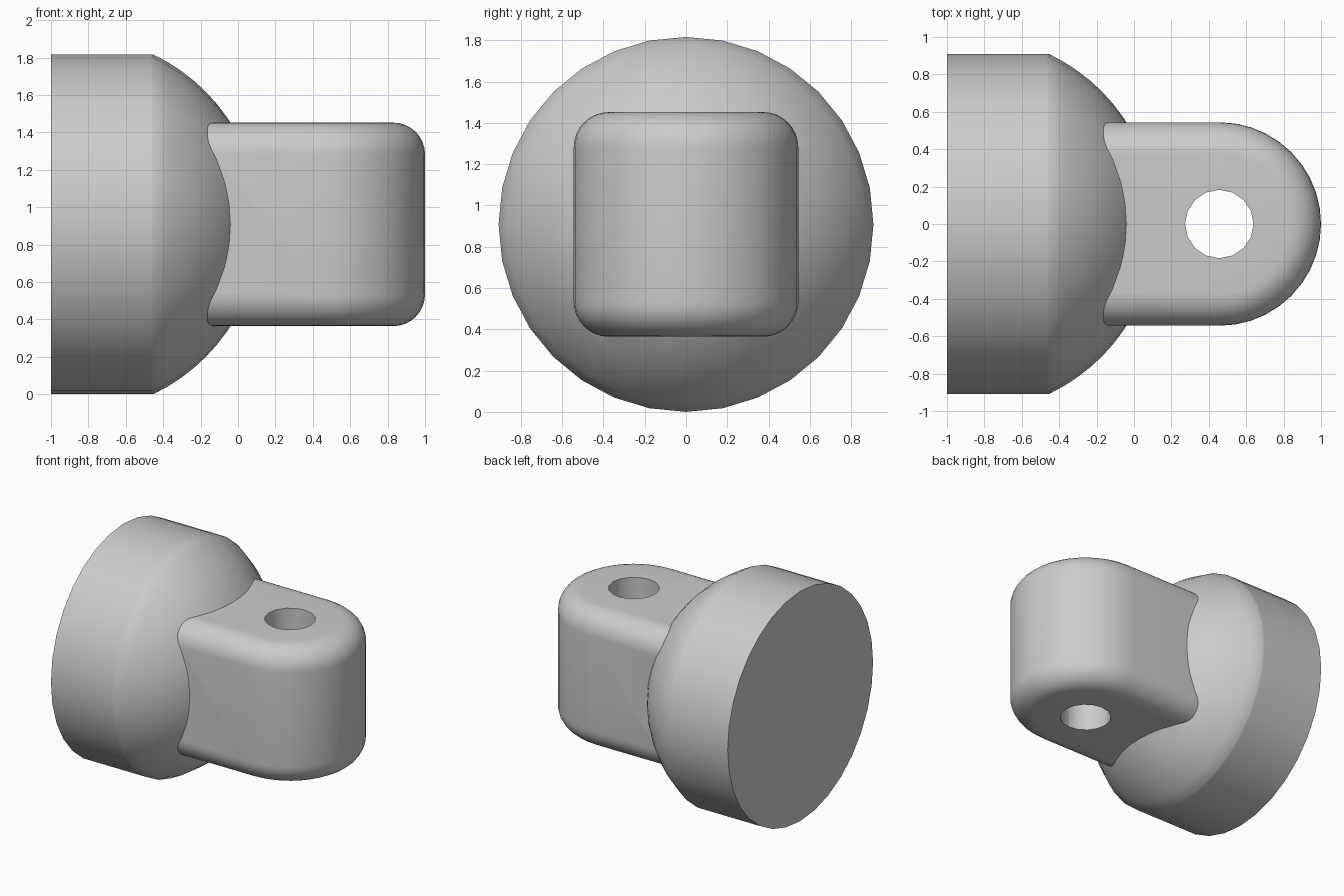
import bpy, bmesh, math
from mathutils import Vector

cube = bpy.data.objects.get("Cube")
if cube:
    bpy.data.objects.remove(cube, do_unlink=True)

CZ = 0.908            # height of the main axis
BASE_R = 0.908
TAB_R = 0.544         # half width and half height of the tab
PIN_X = 0.456         # hole centre, also centre of the rounded end
FILLET = 0.17

grey = bpy.data.materials.new("plain_grey")
grey.use_nodes = True
colour = (0.6, 0.6, 0.6, 1)
grey.diffuse_color = colour
grey.node_tree.nodes["Principled BSDF"].inputs["Base Color"].default_value = colour


def loft(name, rings):
    """Closed solid through rings of equal point count, capped at both ends."""
    bm = bmesh.new()
    loops = [[bm.verts.new(p) for p in ring] for ring in rings]
    for a, b in zip(loops, loops[1:]):
        n = len(a)
        for i in range(n):
            j = (i + 1) % n
            bm.faces.new((a[i], a[j], b[j], b[i]))
    bm.faces.new(loops[0])
    bm.faces.new(loops[-1])
    bmesh.ops.recalc_face_normals(bm, faces=bm.faces)
    mesh = bpy.data.meshes.new(name)
    bm.to_mesh(mesh)
    bm.free()
    mesh.materials.append(grey)
    obj = bpy.data.objects.new(name, mesh)
    bpy.context.collection.objects.link(obj)
    return obj


def boolean(target, tool, operation):
    """Apply a boolean and remove the tool object."""
    mod = target.modifiers.new("bool", "BOOLEAN")
    mod.operation = operation
    mod.solver = "EXACT"
    mod.object = tool
    bpy.context.view_layer.objects.active = target
    bpy.ops.object.modifier_apply(modifier=mod.name)
    bpy.data.objects.remove(tool, do_unlink=True)


def x_ring(x, r, n=32):
    steps = [2 * math.pi * i / n for i in range(n)]
    return [Vector((x, r * math.sin(a), CZ + r * math.cos(a))) for a in steps]


# Domed base: short cylinder running into a spherical cap
DOME_X, DOME_R = -0.886, 1.006
profile = [(-1, BASE_R), (-0.47, BASE_R)]
start = math.asin(BASE_R / DOME_R)
for i in range(13):
    a = start * (1 - i / 13)
    profile.append((DOME_X + DOME_R * math.cos(a), DOME_R * math.sin(a)))
base = loft("domed_base_with_tab", [x_ring(x, r) for x, r in profile])


# Tab: round-ended outline, inset towards top and bottom to form the fillets
def tab_ring(inset, z):
    r = TAB_R - inset
    arc = [math.pi * (i / 20 - 0.5) for i in range(21)]
    pts = [Vector((PIN_X + r * math.cos(a), r * math.sin(a), z)) for a in arc]
    return pts + [Vector((-0.6, r, z)), Vector((-0.6, -r, z))]


quarter = []
for i in range(9):
    a = math.pi / 2 * i / 8
    quarter.append((FILLET * (1 - math.sin(a)), TAB_R - FILLET * (1 - math.cos(a))))
rings = [tab_ring(d, CZ - h) for d, h in quarter]
rings += [tab_ring(d, CZ + h) for d, h in reversed(quarter)]
tab = loft("tab", rings)
boolean(base, tab, "UNION")

# Pin hole through the tab
angles = [math.pi * i / 8 for i in range(16)]
hole = loft("hole_cutter", [
    [Vector((PIN_X + 0.183 * math.cos(a), 0.183 * math.sin(a), z)) for a in angles]
    for z in (0.1, 1.7)])
hole.hide_render = True
boolean(base, hole, "DIFFERENCE")

bpy.ops.object.select_all(action="DESELECT")
base.select_set(True)
bpy.context.view_layer.objects.active = base
bpy.ops.object.shade_smooth_by_angle(angle=math.radians(35))
